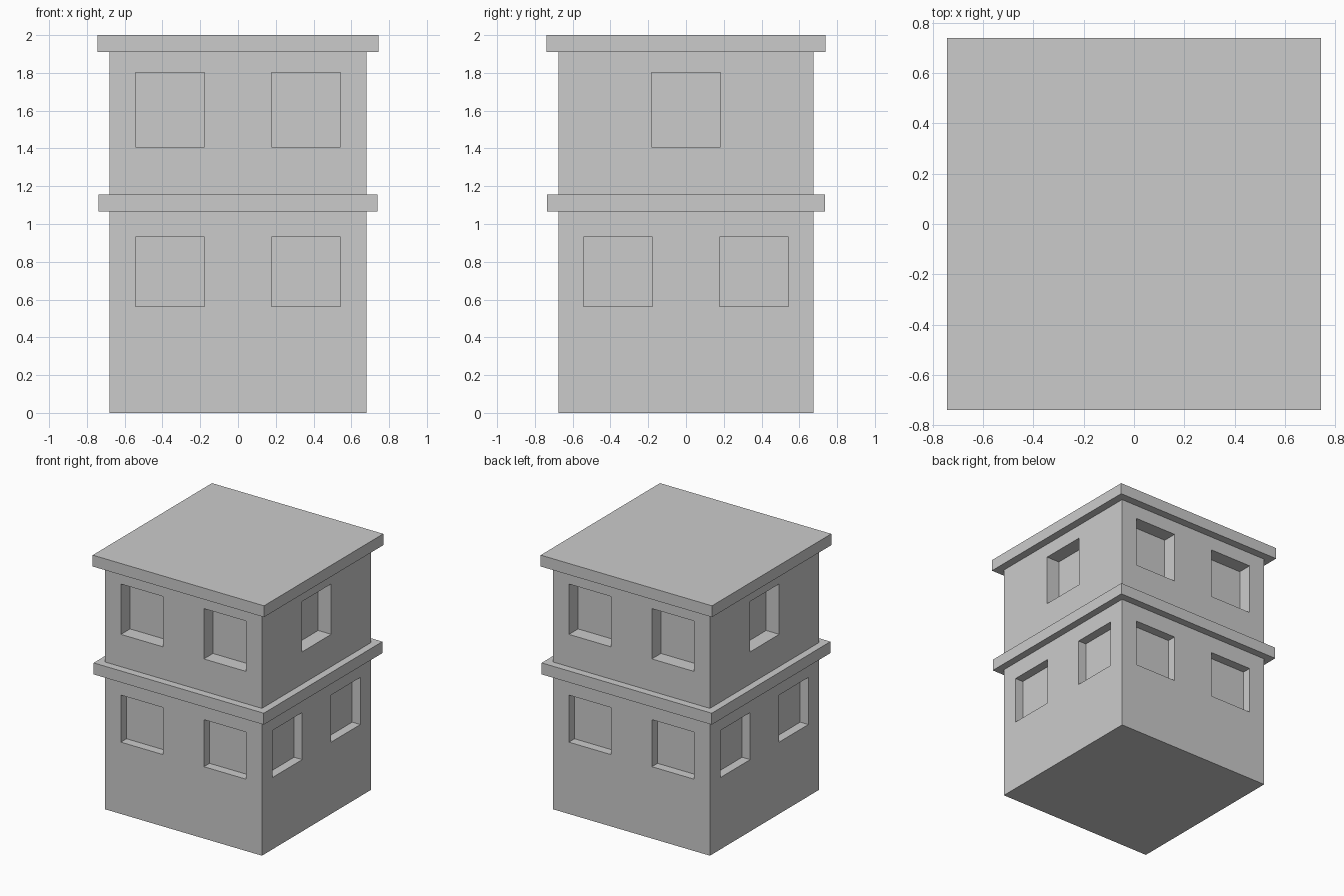
import bpy
import bmesh
from mathutils import Matrix, Vector

if "Cube" in bpy.data.objects:
    bpy.data.objects.remove(bpy.data.objects["Cube"])


def add_box(bm, lo, hi):
    lo, hi = Vector(lo), Vector(hi)
    m = Matrix.Translation((lo + hi) / 2) @ Matrix.Diagonal((*(hi - lo), 1))
    bmesh.ops.create_cube(bm, size=1, matrix=m)


def make_object(name, boxes):
    bm = bmesh.new()
    for lo, hi in boxes:
        add_box(bm, lo, hi)
    mesh = bpy.data.meshes.new(name)
    bm.to_mesh(mesh)
    bm.free()
    obj = bpy.data.objects.new(name, mesh)
    bpy.context.collection.objects.link(obj)
    return obj


def slab(name, half_x, half_y, z0, z1):
    return make_object(name, [((-half_x, -half_y, z0), (half_x, half_y, z1))])


WX, WY = 0.681, 0.676   # wall half widths
HALF_WIN = 0.1825       # window half width

# Walls, floor band and flat roof
walls = slab("walls", WX, WY, 0, 1.911)
slab("floor_band", 0.738, 0.735, 1.065, 1.155)
slab("roof_slab", 0.743, 0.739, 1.911, 2.0)

# Window recesses: (centres on front/back, centres on sides, z range, depth)
rows = [
    ((-0.36, 0.36), (-0.36, 0.36), 0.563, 0.932, 0.07),
    ((-0.36, 0.36), (0.0,), 1.408, 1.803, 0.113),
]
cuts = []
for xs, ys, z0, z1, depth in rows:
    for s in (-1, 1):
        for x in xs:
            a, b = sorted((s * (WY - depth), s * (WY + 0.1)))
            cuts.append(((x - HALF_WIN, a, z0), (x + HALF_WIN, b, z1)))
        for y in ys:
            a, b = sorted((s * (WX - depth), s * (WX + 0.1)))
            cuts.append(((a, y - HALF_WIN, z0), (b, y + HALF_WIN, z1)))
cutter = make_object("window_cutter", cuts)
cutter.hide_render = True

# Carve the windows into the walls
mod = walls.modifiers.new("windows", 'BOOLEAN')
mod.operation = 'DIFFERENCE'
mod.solver = 'EXACT'
mod.object = cutter
bpy.context.view_layer.objects.active = walls
bpy.ops.object.modifier_apply(modifier=mod.name)
bpy.data.objects.remove(cutter)
